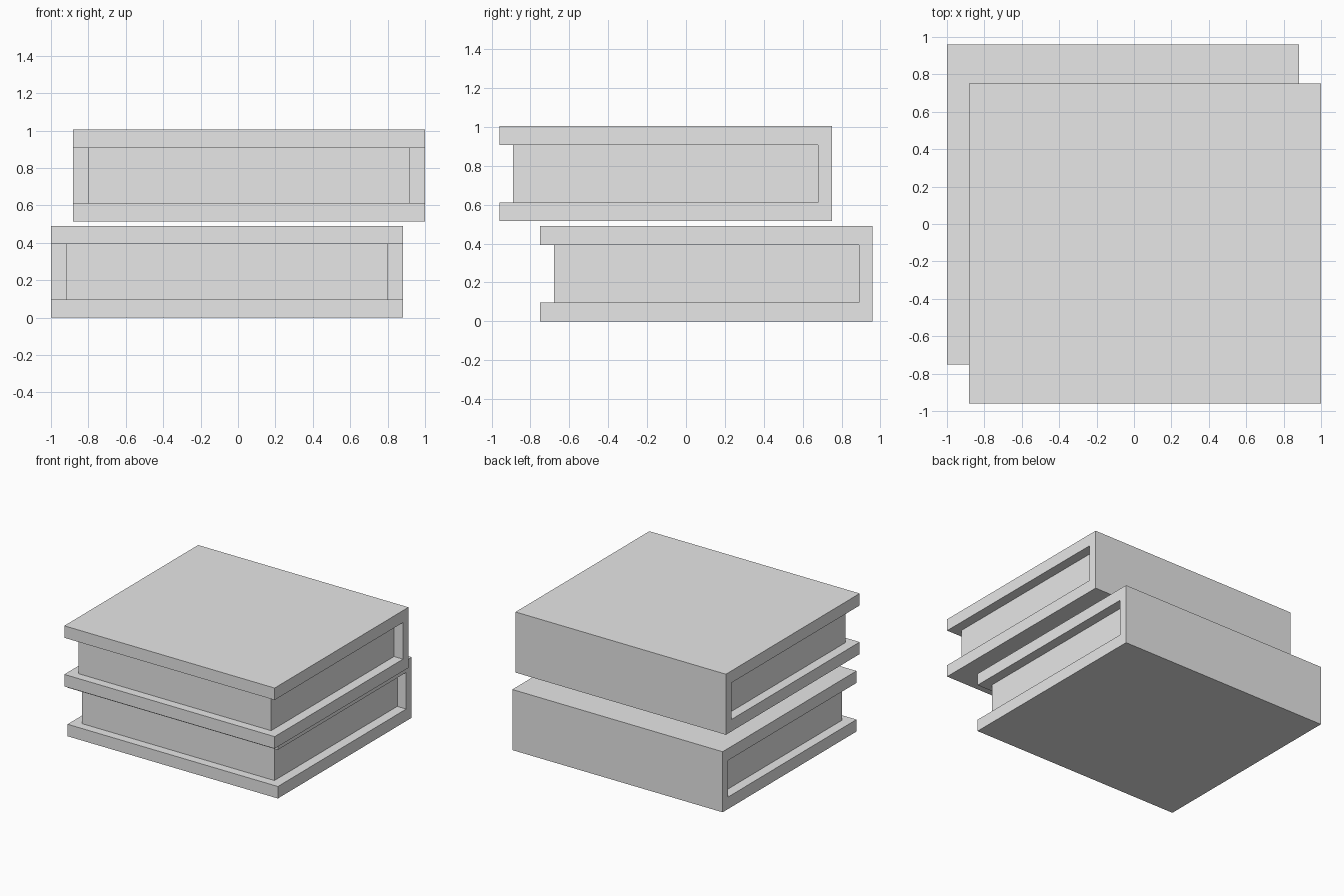
import bpy
import bmesh
from mathutils import Vector

cube = bpy.data.objects.get("Cube")
if cube:
    bpy.data.objects.remove(cube, do_unlink=True)

# Single plain colour
grey = bpy.data.materials.new("light_grey")
grey.use_nodes = True
grey.diffuse_color = (0.8, 0.8, 0.8, 1)
grey.node_tree.nodes["Principled BSDF"].inputs["Base Color"].default_value = grey.diffuse_color

WIDTH, DEPTH, HEIGHT = 1.882, 1.71, 0.49
BOARD, SPINE, INSET = 0.097, 0.07, 0.08


def extrude_profile(name, profile, width, location):
    """Closed (y, z) profile swept along x, centred on the location."""
    bm = bmesh.new()
    verts = [bm.verts.new((-width / 2, y, z)) for y, z in profile]
    face = bm.faces.new(verts)
    swept = bmesh.ops.extrude_face_region(bm, geom=[face])["geom"]
    moved = [v for v in swept if isinstance(v, bmesh.types.BMVert)]
    bmesh.ops.translate(bm, verts=moved, vec=Vector((width, 0, 0)))
    bmesh.ops.recalc_face_normals(bm, faces=bm.faces)
    mesh = bpy.data.meshes.new(name)
    bm.to_mesh(mesh)
    bm.free()
    mesh.materials.append(grey)
    obj = bpy.data.objects.new(name, mesh)
    obj.location = location
    bpy.context.collection.objects.link(obj)
    return obj


def make_book(prefix, location):
    front, back = -DEPTH / 2, DEPTH / 2
    low, high, inner = BOARD, HEIGHT - BOARD, back - SPINE
    # C-shaped cover: two boards joined by the spine at the back
    cover = [(front, 0), (back, 0), (back, HEIGHT), (front, HEIGHT),
             (front, high), (inner, high), (inner, low), (front, low)]
    extrude_profile(prefix + "_book_cover", cover, WIDTH, location)
    # Page block, set in from the open edges
    edge = front + SPINE
    pages = [(edge, low), (inner, low), (inner, high), (edge, high)]
    extrude_profile(prefix + "_book_pages", pages, WIDTH - 2 * INSET, location)


# Two books stacked with opposite offsets
make_book("lower", (-0.059, 0.105, 0))
make_book("upper", (0.059, -0.105, 0.515))
